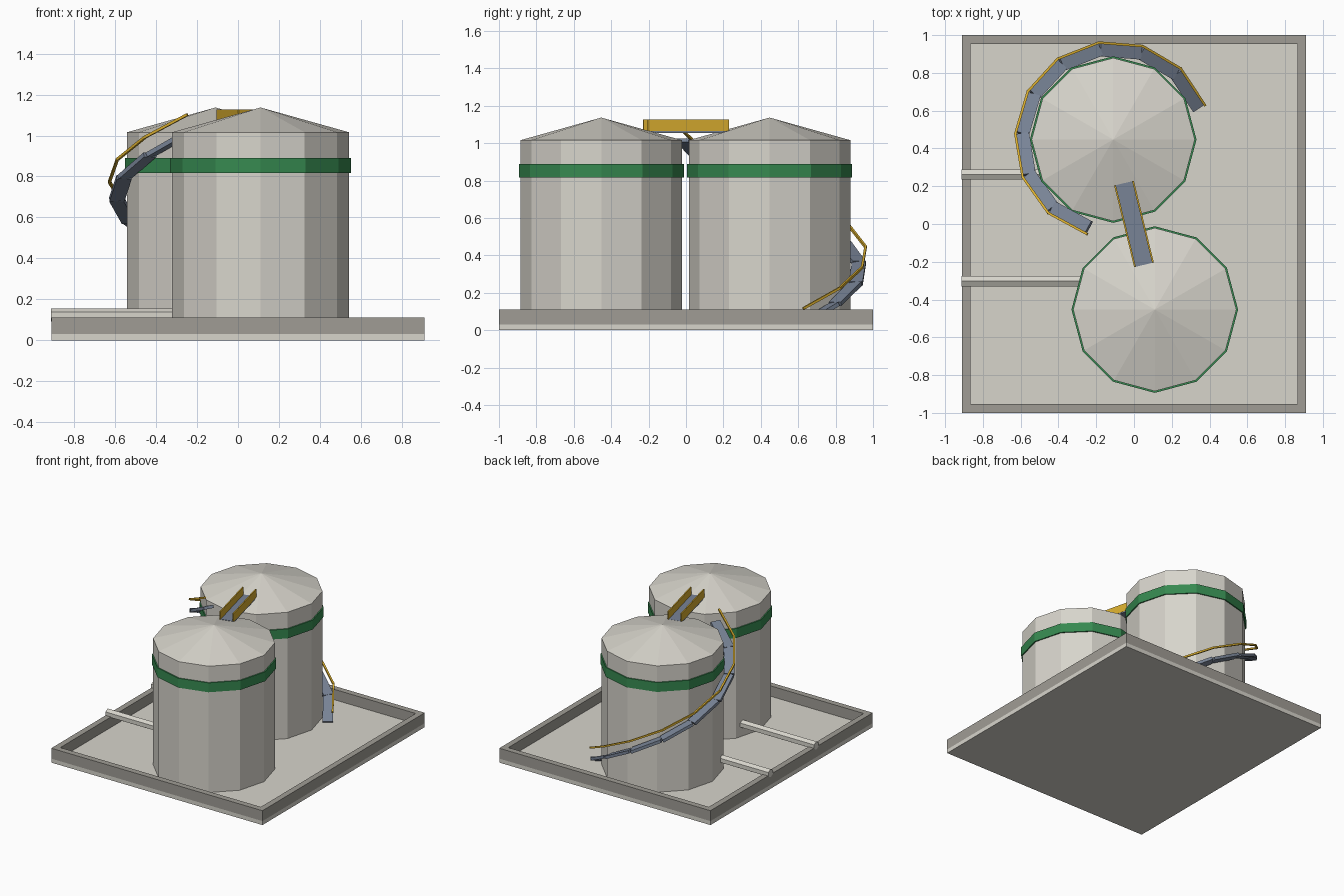
import bpy, bmesh, math
from mathutils import Vector, Matrix

if "Cube" in bpy.data.objects:
    bpy.data.objects.remove(bpy.data.objects["Cube"])


def mat(name, r, g, b):
    m = bpy.data.materials.new(name)
    m.diffuse_color = (r, g, b, 1)
    m.use_nodes = True
    m.node_tree.nodes["Principled BSDF"].inputs["Base Color"].default_value = m.diffuse_color
    return m


LIGHT = mat("pale_grey", 0.68, 0.66, 0.60)
WALL = mat("concrete_grey", 0.35, 0.335, 0.30)
GREEN = mat("green", 0.037, 0.25, 0.08)
STEEL = mat("blue_grey_steel", 0.19, 0.23, 0.305)
YELLOW = mat("safety_yellow", 0.69, 0.42, 0.028)


def finish(name, bm, material):
    bmesh.ops.recalc_face_normals(bm, faces=bm.faces)
    me = bpy.data.meshes.new(name)
    bm.to_mesh(me)
    bm.free()
    me.materials.append(material)
    ob = bpy.data.objects.new(name, me)
    bpy.context.collection.objects.link(ob)
    return ob


def add_box(bm, matrix, size):
    bmesh.ops.create_cube(bm, size=1, matrix=matrix @ Matrix.Diagonal((*size, 1)))


def beam_matrix(a, b):
    """Frame at the middle of a-b: local x along the beam, local y level."""
    x = (b - a).normalized()
    y = Vector((0, 0, 1)).cross(x).normalized()
    m = Matrix((x, y, x.cross(y))).transposed().to_4x4()
    m.translation = (a + b) / 2
    return m


def lathe(name, profile, center, material, sides=12, closed=False):
    """Spin a (radius, z) profile; radius 0 makes a single pole vertex."""
    bm = bmesh.new()
    rings = []
    for r, z in profile:
        n = sides if r > 0 else 1
        rings.append([bm.verts.new((center[0] + r * math.cos(math.tau * i / sides),
                                    center[1] + r * math.sin(math.tau * i / sides), z))
                      for i in range(n)])
    pairs = list(zip(rings, rings[1:]))
    if closed:
        pairs.append((rings[-1], rings[0]))
    for a, b in pairs:
        for i in range(sides):
            j = (i + 1) % sides
            if len(b) == 1:
                bm.faces.new((a[i], a[j], b[0]))
            elif len(a) == 1:
                bm.faces.new((a[0], b[j], b[i]))
            else:
                bm.faces.new((a[i], a[j], b[j], b[i]))
    return finish(name, bm, material)


# Floor slab and surrounding low wall
HX, HY, T = 0.911, 1.0, 0.046
bm = bmesh.new()
add_box(bm, Matrix.Translation((0, 0, 0.0155)), (2 * HX, 2 * HY, 0.031))
finish("floor_slab", bm, LIGHT)

bm = bmesh.new()
rings = [[bm.verts.new((sx * hx, sy * hy, z)) for sx, sy in ((-1, -1), (1, -1), (1, 1), (-1, 1))]
         for hx, hy, z in ((HX, HY, 0.031), (HX, HY, 0.112),
                           (HX - T, HY - T, 0.112), (HX - T, HY - T, 0.031))]
for k in range(4):
    a, b = rings[k], rings[(k + 1) % 4]
    for i in range(4):
        j = (i + 1) % 4
        bm.faces.new((a[i], a[j], b[j], b[i]))
finish("containment_wall", bm, WALL)

# Two tanks, each with a conical roof, a green band and an outlet pipe
TANKS = {"back": (-0.11, 0.447), "front": (0.11, -0.453)}
PIPE_Y = {"back": 0.262, "front": -0.302}
R, EAVE = 0.432, 1.016
for label, c in TANKS.items():
    lathe(label + "_tank", [(0, 0.031), (R, 0.031), (R, EAVE), (0, 1.137)], c, LIGHT)
    lathe(label + "_tank_band", [(R - 0.005, 0.817), (0.441, 0.817), (0.441, 0.89),
                                 (R - 0.005, 0.89)], c, GREEN, closed=True)
    bm = bmesh.new()
    x0, x1 = -HX - 0.002, c[0] - 0.33
    m = (Matrix.Translation(((x0 + x1) / 2, PIPE_Y[label], 0.123))
         @ Matrix.Rotation(math.pi / 2, 4, "Y") @ Matrix.Rotation(math.pi / 2, 4, "Z"))
    bmesh.ops.create_cone(bm, cap_ends=True, segments=6, radius1=0.032, radius2=0.032,
                          depth=x1 - x0, matrix=m)
    finish(label + "_outlet_pipe", bm, LIGHT)

# Bridge between the roofs
d = Vector((0.22, -0.9, 0)).normalized() * 0.2225
frame = beam_matrix(Vector((0, 0, 1.062)) - d, Vector((0, 0, 1.062)) + d)
bm = bmesh.new()
add_box(bm, frame, (0.445, 0.104, 0.014))
finish("bridge_deck", bm, STEEL)
for side, s in (("left", 1), ("right", -1)):
    bm = bmesh.new()
    add_box(bm, frame @ Matrix.Translation((0, s * 0.049, 0.034)), (0.445, 0.009, 0.064))
    finish("bridge_rail_" + side, bm, YELLOW)

# Stair wrapped around the back tank, with its handrail
N = 9


def spiral(i, r, lift):
    a = math.radians(20.5 + 26 * i)
    cx, cy = TANKS["back"]
    return Vector((cx + r * math.cos(a), cy + r * math.sin(a), 0.031 + lift + 0.1094 * i))


stair, rail = bmesh.new(), bmesh.new()
for i in range(N):
    a, b = spiral(i, 0.483, 0), spiral(i + 1, 0.483, 0)
    add_box(stair, beam_matrix(a, b), ((b - a).length, 0.074, 0.022))
    a, b = spiral(i, 0.519, 0.086), spiral(i + 1, 0.519, 0.086)
    add_box(rail, beam_matrix(a, b), ((b - a).length + 0.005, 0.013, 0.013))
finish("spiral_stair", stair, STEEL)
finish("stair_handrail", rail, YELLOW)
